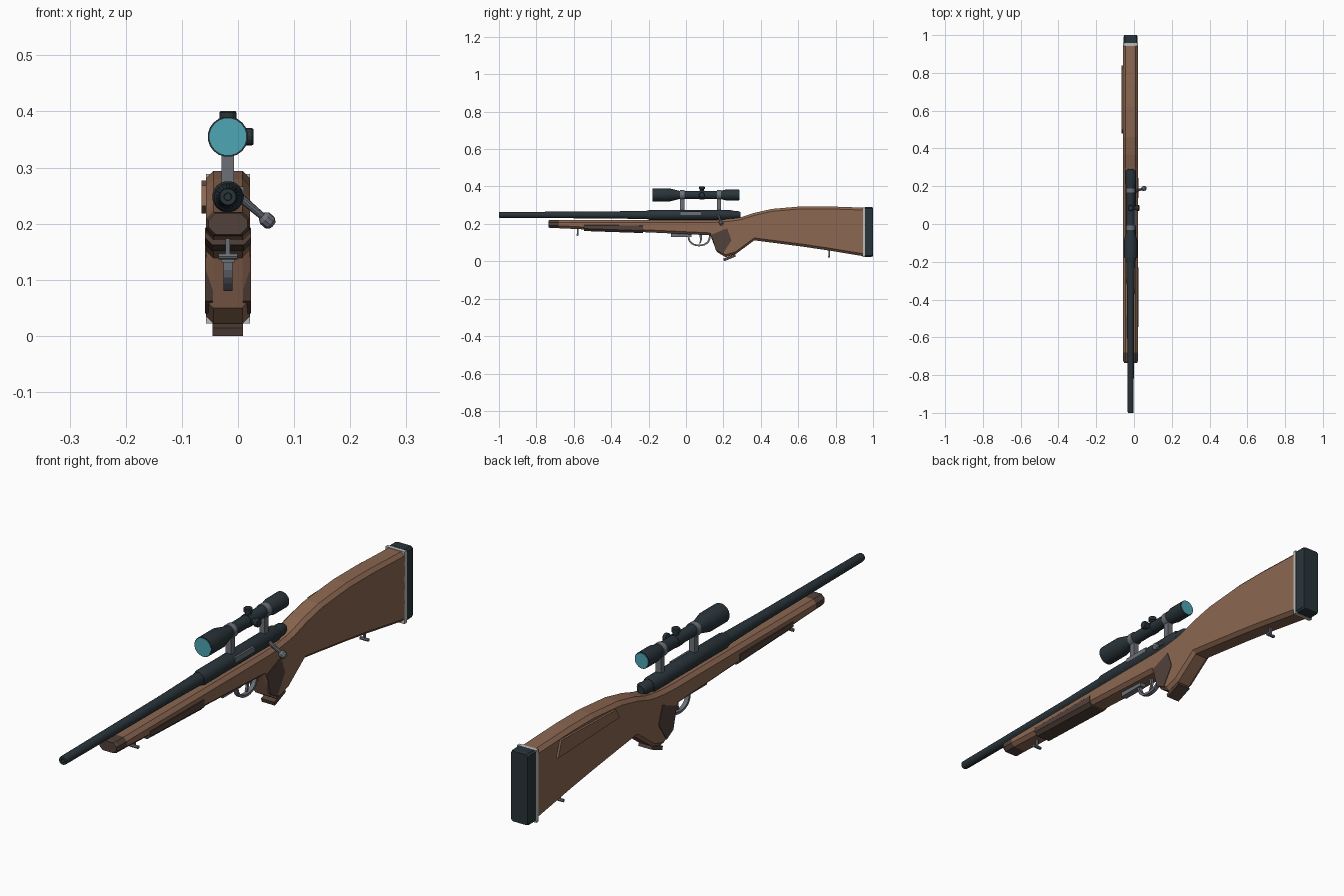
import bpy, bmesh, math
from mathutils import Vector

if "Cube" in bpy.data.objects:
    bpy.data.objects.remove(bpy.data.objects["Cube"])

X0 = -0.018          # centre plane of the rifle
BZ, SZ = 0.248, 0.355  # barrel and scope axis heights


def material(name, rgb):
    m = bpy.data.materials.new(name)
    m.diffuse_color = (*rgb, 1)
    m.use_nodes = True
    m.node_tree.nodes["Principled BSDF"].inputs["Base Color"].default_value = m.diffuse_color
    return m


WOOD = material("walnut_wood", (0.26, 0.135, 0.082))
DARK = material("dark_wood", (0.085, 0.052, 0.042))
STEEL = material("blued_steel", (0.022, 0.034, 0.042))
GREY = material("grey_metal", (0.15, 0.165, 0.19))
GLASS = material("teal_glass", (0.075, 0.38, 0.46))
PALE = material("pale_spacer", (0.5, 0.5, 0.48))


def finish(name, bm, mat, smooth=False):
    bmesh.ops.recalc_face_normals(bm, faces=bm.faces)
    me = bpy.data.meshes.new(name)
    bm.to_mesh(me)
    bm.free()
    me.materials.append(mat)
    ob = bpy.data.objects.new(name, me)
    bpy.context.collection.objects.link(ob)
    if smooth:
        bpy.ops.object.select_all(action='DESELECT')
        ob.select_set(True)
        bpy.context.view_layer.objects.active = ob
        bpy.ops.object.shade_smooth_by_angle(angle=math.radians(25))
    return ob


def skin(name, rings, mat, smooth=False):
    """Join rings of points into a capped solid."""
    bm = bmesh.new()
    vs = [[bm.verts.new(p) for p in r] for r in rings]
    n = len(vs[0])
    for a, b in zip(vs, vs[1:]):
        for i in range(n):
            j = (i + 1) % n
            bm.faces.new((a[i], a[j], b[j], b[i]))
    bm.faces.new(vs[0])
    bm.faces.new(vs[-1])
    return finish(name, bm, mat, smooth)


def octagon_loft(name, stations, mat, c=0.013):
    """Chamfered section swept along y; station = y, bottom, top, half width."""
    rings = []
    for y, lo, hi, w in stations:
        half = [(w - c, lo), (w, lo + c), (w, hi - c), (w - c, hi)]
        pts = half + [(-x, z) for x, z in reversed(half)]
        rings.append([(X0 + x, y, z) for x, z in pts])
    return skin(name, rings, mat)


def turned(name, start, axis, profile, mat, sides=20):
    """Turned part: profile of (distance along axis, radius)."""
    start, axis = Vector(start), Vector(axis).normalized()
    u = axis.orthogonal().normalized()
    v = axis.cross(u)
    rings = []
    for d, r in profile:
        rings.append([start + axis * d + (u * math.cos(a) + v * math.sin(a)) * r
                      for a in (math.tau * i / sides for i in range(sides))])
    return skin(name, rings, mat, True)


def along_y(name, z, profile, mat, sides=20):
    return turned(name, (X0, 0, z), (0, 1, 0), profile, mat, sides)


def prism(name, pts, xa, xb, mat):
    """Side profile of (y, z) points, extruded across x."""
    return skin(name, [[(X0 + x, y, z) for y, z in pts] for x in (xa, xb)], mat)


def box(name, y0, y1, z0, z1, xa, xb, mat):
    return prism(name, [(y0, z0), (y1, z0), (y1, z1), (y0, z1)], xa, xb, mat)


# Stock, forend tip and checkered forend sleeve
W = 0.039
octagon_loft("stock", [
    (-0.68, 0.177, 0.221, W), (-0.1, 0.15, 0.221, W), (0.13, 0.139, 0.221, W),
    (0.165, 0.05, 0.222, W), (0.212, 0.022, 0.225, W), (0.265, 0.038, 0.231, W),
    (0.30, 0.064, 0.238, W), (0.365, 0.112, 0.259, W), (0.46, 0.1, 0.28, W),
    (0.62, 0.079, 0.294, W), (0.75, 0.06, 0.294, W), (0.945, 0.028, 0.287, W)], WOOD)
octagon_loft("forend_tip", [(-0.735, 0.181, 0.219, 0.035), (-0.725, 0.178, 0.221, W),
                            (-0.68, 0.177, 0.221, W)], DARK)
octagon_loft("forend_grip_panel", [(-0.545, 0.162, 0.205, 0.041),
                                   (-0.23, 0.151, 0.203, 0.041)], DARK)

# Grip panels on both sides and grip cap
for side, s in (("left", -1), ("right", 1)):
    prism("grip_panel_" + side, [(0.137, 0.143), (0.22, 0.176), (0.243, 0.112),
                                 (0.197, 0.04), (0.158, 0.062)], s * 0.027, s * 0.041, DARK)
prism("grip_cap", [(0.203, 0.0), (0.267, 0.026), (0.262, 0.038), (0.199, 0.014)],
      -0.027, 0.027, DARK)

# Cheek piece on the left
prism("cheek_piece", [(0.84, 0.218), (0.82, 0.277), (0.50, 0.268), (0.48, 0.232)],
      -0.047, -0.035, WOOD)

# Butt spacer and recoil pad
box("butt_spacer", 0.943, 0.957, 0.022, 0.289, -0.039, 0.039, PALE)
octagon_loft("recoil_pad", [(0.957, 0.024, 0.29, 0.037), (0.99, 0.024, 0.29, 0.037),
                            (1.0, 0.027, 0.287, 0.034)], STEEL, 0.007)

# Barrel with bore, receiver and bolt shroud
along_y("barrel", BZ, [(-0.97, 0.006), (-1.0, 0.007), (-1.0, 0.0145), (-0.992, 0.016),
                       (-0.4, 0.019), (-0.19, 0.023)], STEEL)
along_y("receiver", BZ, [(-0.205, 0.024), (-0.19, 0.028), (0.235, 0.028),
                         (0.245, 0.024)], STEEL)
along_y("bolt_shroud", BZ, [(0.24, 0.023), (0.275, 0.022), (0.292, 0.015)], STEEL)
box("ejection_port", -0.03, 0.08, 0.248, 0.266, 0.012, 0.0287, GREY)

# Bolt handle and knob
root, tip = Vector((X0 + 0.018, 0.172, 0.25)), Vector((0.052, 0.188, 0.206))
length = (tip - root).length
turned("bolt_handle", root, tip - root, [(0, 0.008), (length, 0.006)], GREY, 10)
turned("bolt_knob", root, tip - root, [(length - 0.013, 0.008), (length - 0.006, 0.013),
                                       (length + 0.007, 0.013), (length + 0.013, 0.008)], GREY, 10)

# Scope body and lenses
along_y("scope_body", SZ, [(-0.178, 0.036), (-0.09, 0.036), (-0.035, 0.022), (0.185, 0.022),
                           (0.215, 0.03), (0.283, 0.03)], STEEL)
along_y("front_lens", SZ, [(-0.18, 0.033), (-0.17, 0.033)], GLASS)
along_y("rear_lens", SZ, [(0.276, 0.027), (0.285, 0.027)], GLASS)

# Scope mounts
for label, y in (("front", -0.02), ("rear", 0.177)):
    box("scope_post_" + label, y - 0.011, y + 0.011, 0.265, 0.337, -0.011, 0.011, GREY)
    along_y("scope_ring_" + label, SZ, [(y - 0.011, 0.0255), (y + 0.011, 0.0255)], GREY)
along_y("turret_saddle", SZ, [(0.072, 0.024), (0.098, 0.024)], STEEL)

# Adjustment turrets
for label, axis in (("top", (0, 0, 1)), ("side", (1, 0, 0))):
    turned("turret_" + label, (X0, 0.085, SZ), axis,
           [(0, 0.011), (0.03, 0.011), (0.032, 0.0155), (0.043, 0.0155), (0.046, 0.013)],
           STEEL, 14)

# Floor plate, trigger guard and trigger
box("floor_plate", -0.08, 0.03, 0.131, 0.15, -0.012, 0.012, GREY)
arc = [math.pi * i / 12 for i in range(13)]
outer = [(0.07 - 0.062 * math.cos(a), 0.142 - 0.062 * math.sin(a) ** 0.7) for a in arc[1:-1]]
inner = [(0.07 - 0.053 * math.cos(a), 0.142 - 0.053 * math.sin(a) ** 0.7) for a in arc[1:-1]]
rings = [[(X0 + x, *p) for x, p in ((-0.008, o), (0.008, o), (0.008, i), (-0.008, i))]
         for o, i in zip([(0.008, 0.145)] + outer + [(0.132, 0.145)],
                         [(0.017, 0.145)] + inner + [(0.123, 0.145)])]
skin("trigger_guard", rings, GREY)
prism("trigger", [(0.07, 0.145), (0.085, 0.145), (0.085, 0.115), (0.078, 0.095),
                  (0.07, 0.095), (0.076, 0.115)], -0.004, 0.004, GREY)

# Sling swivels
for label, y, z in (("front", -0.58, 0.142), ("rear", 0.765, 0.025)):
    box("swivel_stud_" + label, y - 0.004, y + 0.004, z, z + 0.04, -0.004, 0.004, GREY)
    turned("swivel_bar_" + label, (X0 - 0.017, y, z), (1, 0, 0),
           [(0, 0.006), (0.034, 0.006)], GREY, 8)
